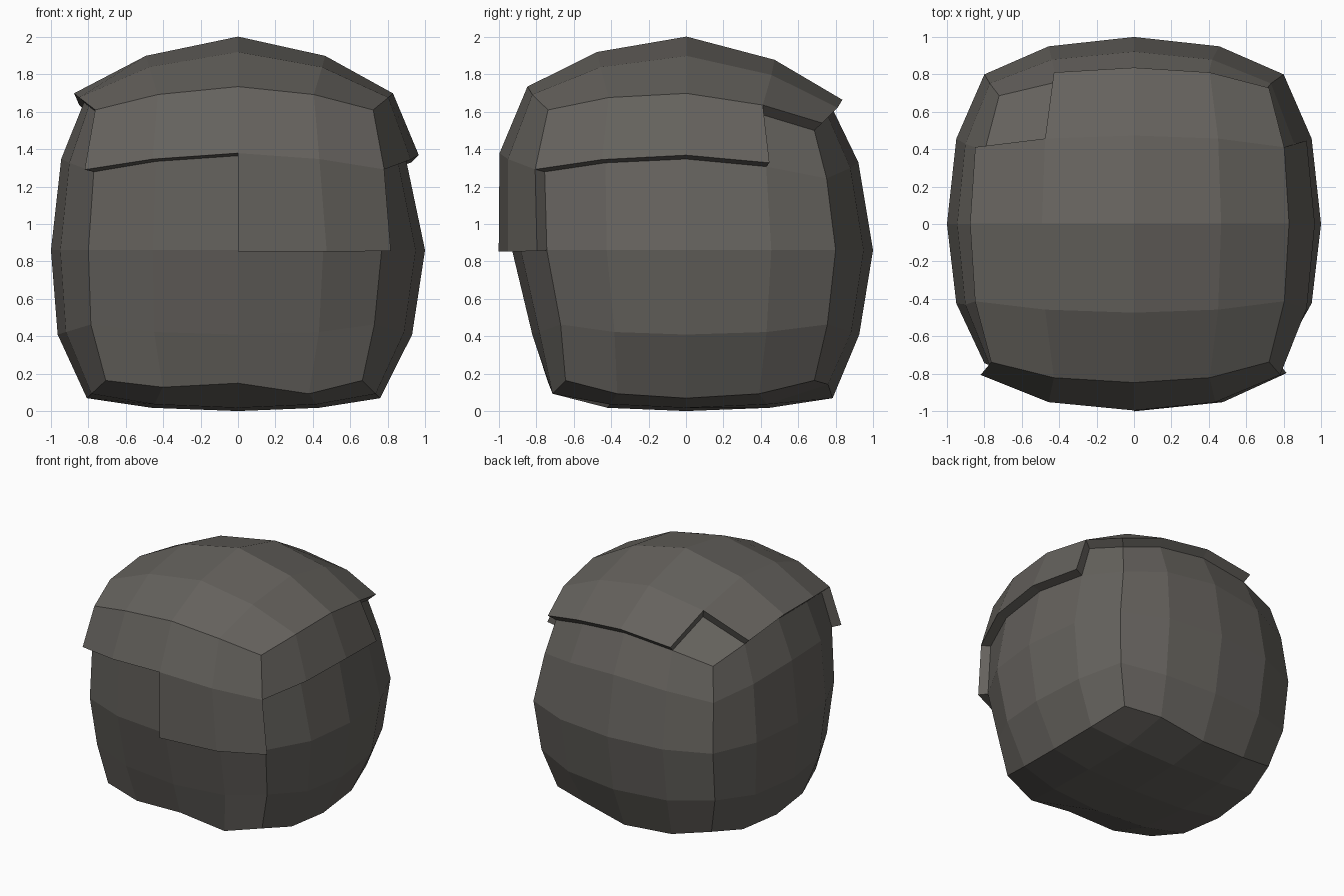
import bpy
import bmesh

cube = bpy.data.objects.get("Cube")
if cube:
    bpy.data.objects.remove(cube, do_unlink=True)

# Stone colour
stone = bpy.data.materials.new("dark warm grey stone")
stone.use_nodes = True
colour = (0.13, 0.122, 0.11, 1)
stone.diffuse_color = colour
bsdf = stone.node_tree.nodes["Principled BSDF"]
bsdf.inputs["Base Color"].default_value = colour
bsdf.inputs["Roughness"].default_value = 0.9

MIDDLE = 0.86                     # height of the widest ring
# Reach of each side at the five levels, bottom to top
FRONT = (0.92, 0.865, 0.93, 0.975, 0.995)
BACK = (0.98, 0.975, 1.0, 0.97, 0.98)
LEFT = (0.95, 0.98, 1.0, 0.945, 0.97)
RIGHT = (1.01, 1.015, 1.0, 0.995, 1.03)


def spread(t):
    """Push the quarter lines of each side outwards."""
    return t * (1.187 - 0.187 * t * t)


def bulge(p, q, side=0.2, cross=0.1, power=2):
    """Shrink towards the edges and corners of each side."""
    p, q = abs(p) ** power, abs(q) ** power
    return 1 - side * (p + q) + cross * p * q


def boulder_point(a, b, c):
    level = round(c * 2) + 2
    x = spread(a) * bulge(b, c) * (LEFT if a > 0 else RIGHT)[level]
    y = spread(b) * bulge(a, c) * (FRONT if b < 0 else BACK)[level]
    # Front left edge leans in below the patch
    if a == 1 and b == -1 and level in (1, 2):
        x *= 0.96
    if c > 0:
        dome = bulge(a, b, 0.14 + 0.122 * c, 0.19 * c - 0.035, 1.5)
        z = MIDDLE + 1.07 * spread(c) * dome - 0.035 * spread(b) * c
    else:
        z = MIDDLE + MIDDLE * spread(c) * bulge(a, b, 0.08, -0.03)
        # Hollows along the lower front and lower back
        if c == -1 and b == -1:
            z += {0: 0.08, -0.5: 0.035}.get(a, 0)
        if c == -1 and b == 1 and a == 0.5:
            z += 0.05
    return x, y, z


def in_slab(centre):
    """Cells of the raised crust: top, front band, front patch, one side band."""
    a, b, c = centre
    if c > 0.99:
        return not (a < -0.5 and b > 0.5)
    if b < -0.99:
        return c > 0.5 or (c > 0 and a > 0)
    return a > 0.99 and c > 0.5 and b < 0.5


# Rounded block with a four by four grid on every side
bm = bmesh.new()
bmesh.ops.create_cube(bm, size=2)
bmesh.ops.subdivide_edges(bm, edges=bm.edges[:], cuts=3, use_grid_fill=True)
slab = [f for f in bm.faces if in_slab(f.calc_center_median())]
for v in bm.verts:
    v.co = boulder_point(*(round(k * 2) / 2 for k in v.co))
bm.normal_update()

# Raised crust, pushed out along the surface
normals = {tuple(round(k, 4) for k in v.co): v.normal.copy() for v in bm.verts}
raised = bmesh.ops.extrude_face_region(bm, geom=slab)["geom"]
for v in [g for g in raised if isinstance(g, bmesh.types.BMVert)]:
    v.co += normals[tuple(round(k, 4) for k in v.co)] * 0.072
old = [f for f in slab if f.is_valid]
if old:
    bmesh.ops.delete(bm, geom=old, context="FACES")
bmesh.ops.recalc_face_normals(bm, faces=bm.faces[:])

mesh = bpy.data.meshes.new("boulder")
bm.to_mesh(mesh)
bm.free()
mesh.materials.append(stone)
boulder = bpy.data.objects.new("boulder", mesh)
bpy.context.collection.objects.link(boulder)
